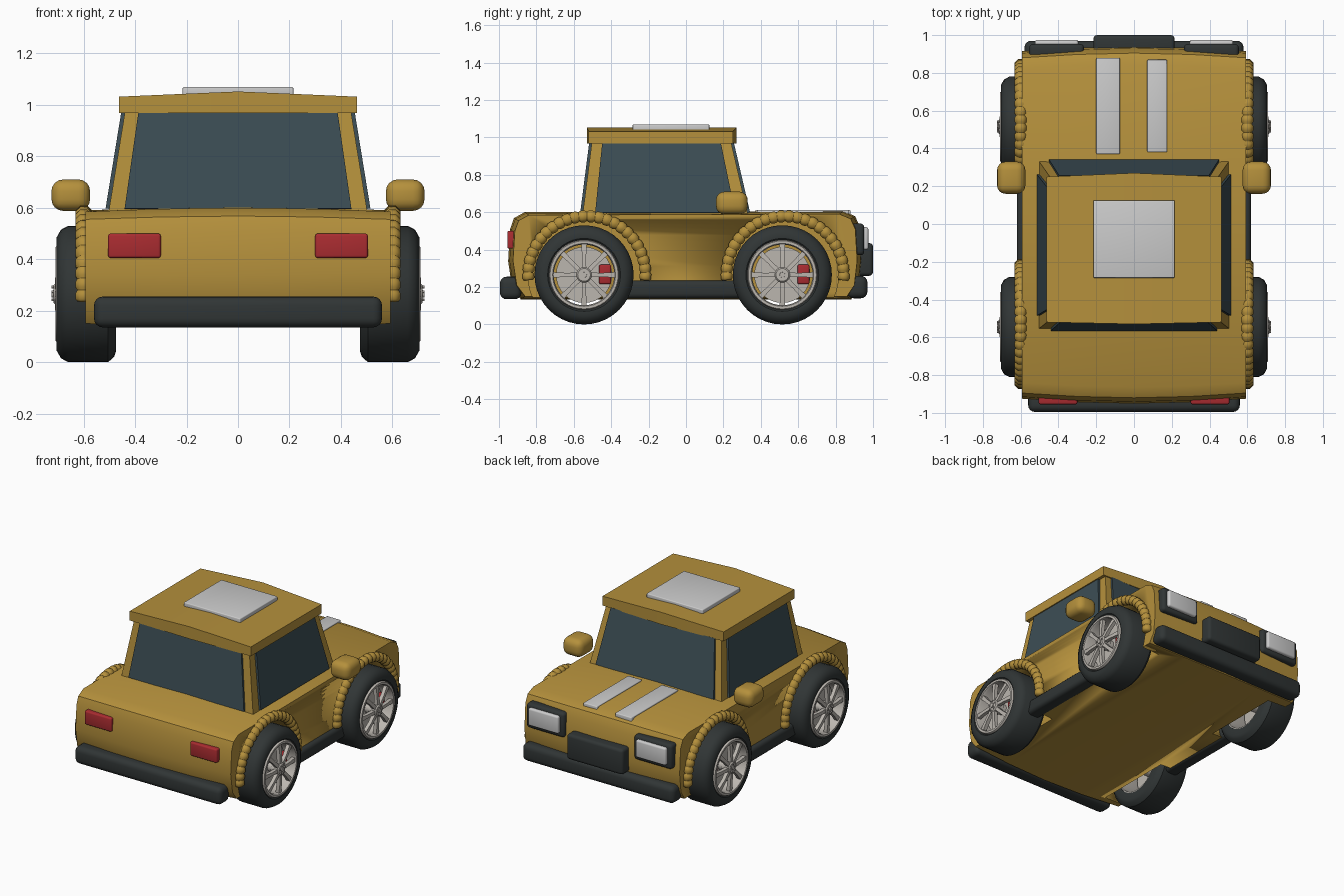
import bpy, bmesh
from math import sin, cos, pi, radians
from mathutils import Vector, Matrix

if "Cube" in bpy.data.objects:
    bpy.data.objects.remove(bpy.data.objects["Cube"])

def mat(name, c):
    m = bpy.data.materials.new(name)
    m.diffuse_color = (*c, 1)
    m.use_nodes = True
    m.node_tree.nodes["Principled BSDF"].inputs["Base Color"].default_value = m.diffuse_color
    return m

PAINT = mat("paint", (0.46, 0.28, 0.045))
BLACK = mat("rubber", (0.03, 0.036, 0.036))
GLASS = mat("glass", (0.045, 0.075, 0.09))
WHITE = mat("white", (0.75, 0.75, 0.75))
RED = mat("red", (0.4, 0.025, 0.03))
METAL = mat("rim_metal", (0.5, 0.47, 0.43))

def finish(name, bm, material, mirror=False, angle=40):
    bmesh.ops.recalc_face_normals(bm, faces=bm.faces)
    me = bpy.data.meshes.new(name)
    bm.to_mesh(me)
    bm.free()
    me.materials.append(material)
    me.shade_smooth()
    me.set_sharp_from_angle(angle=radians(angle))
    ob = bpy.data.objects.new(name, me)
    bpy.context.collection.objects.link(ob)
    if mirror:
        ob.modifiers.new("mirror", 'MIRROR').use_bisect_axis[0] = False
    return ob

def bevel_sharp(bm, width, seg=3, limit=50):
    edges = [e for e in bm.edges if len(e.link_faces) == 2 and e.calc_face_angle() > radians(limit)]
    bmesh.ops.bevel(bm, geom=edges, offset=width, segments=seg, profile=0.5,
                    affect='EDGES', clamp_overlap=True)

def box(name, x, y, z, material, bev=0.02, mirror=False, seg=3):
    bm = bmesh.new()
    size = [b - a for a, b in (x, y, z)]
    mid = [(a + b) / 2 for a, b in (x, y, z)]
    bmesh.ops.create_cube(bm, size=1, matrix=Matrix.Translation(mid) @ Matrix.Diagonal((*size, 1)))
    bevel_sharp(bm, bev, seg)
    return finish(name, bm, material, mirror)

def loft(bm, rings, caps=True, closed=False):
    vs = [[bm.verts.new(p) for p in r] for r in rings]
    n = len(vs[0])
    pairs = list(zip(vs, vs[1:])) + ([(vs[-1], vs[0])] if closed else [])
    for a, b in pairs:
        for i in range(n):
            bm.faces.new((a[i], a[(i + 1) % n], b[(i + 1) % n], b[i]))
    if caps and not closed:
        bm.faces.new(vs[0])
        bm.faces.new(vs[-1])

def lathe(bm, profile, cy, cz, n=40, closed=True):
    # profile of (x, radius) spun about an axle parallel to x
    rings = [[(x, cy + r * cos(2 * pi * i / n), cz + r * sin(2 * pi * i / n)) for i in range(n)]
             for x, r in profile]
    loft(bm, rings, closed=closed)

WHEEL_Y, WHEEL_Z = (-0.545, 0.515), 0.265

# wheel well cutter
bm = bmesh.new()
for wy in WHEEL_Y:
    lathe(bm, [(0.45, 0.3), (0.8, 0.3)], wy, WHEEL_Z, closed=False)
cutter = finish("wheel_well_cutter", bm, PAINT, mirror=True)
cutter.hide_render = True
cutter.display_type = 'WIRE'

# main body: side profile lofted across, crowned at the centre line
side = [(-0.86, 0.15), (-0.905, 0.21), (-0.925, 0.34), (-0.915, 0.5), (-0.895, 0.555), (-0.84, 0.585),
        (0.82, 0.59), (0.88, 0.565), (0.905, 0.51), (0.915, 0.34), (0.9, 0.21), (0.86, 0.15)]
def section(x, grow):
    return [(x, y * (1 + grow * 0.4), 0.37 + (z - 0.37) * (1 + grow)) for y, z in side]
bm = bmesh.new()
loft(bm, [section(-0.592, 0), section(-0.3, 0.05), section(0, 0.07), section(0.3, 0.05), section(0.592, 0)])
bevel_sharp(bm, 0.05, 4)
body = finish("body", bm, PAINT)
cut = body.modifiers.new("wheel_wells", 'BOOLEAN')
cut.object = cutter
cut.operation = 'DIFFERENCE'

# cabin frame
LOW = [(-0.505, -0.555, 0.57), (0.505, -0.555, 0.57), (0.505, 0.335, 0.57), (-0.505, 0.335, 0.57)]
TOP = [(-0.435, -0.5, 1.0), (0.435, -0.5, 1.0), (0.435, 0.235, 1.0), (-0.435, 0.235, 1.0)]
bm = bmesh.new()
loft(bm, [LOW, TOP])
bevel_sharp(bm, 0.02)
finish("cabin_frame", bm, PAINT)

# windows lie slightly proud of each cabin side
def window(name, i, inset, proud=0.014):
    j = (i + 1) % 4
    a, b, c, d = (Vector(p) for p in (LOW[i], LOW[j], TOP[j], TOP[i]))
    n = (b - a).cross(d - a).normalized()
    quad = []
    for u, v in ((inset, 0.06), (1 - inset, 0.06), (1 - inset, 0.93), (inset, 0.93)):
        quad.append(a.lerp(b, u).lerp(d.lerp(c, u), v))
    bm = bmesh.new()
    loft(bm, [[p - n * 0.02 for p in quad], [p + n * proud for p in quad]])
    bevel_sharp(bm, 0.006, 2)
    finish(name, bm, GLASS)

for i, (name, inset) in enumerate((("rear_window", 0.06), ("right_window", 0.075),
                                   ("windscreen", 0.05), ("left_window", 0.075))):
    window(name, i, inset)

# roof slab with gentle crown
def roof_ring(x, hx):
    b = 0.02 * (1 - abs(hx))
    return [(x, -0.52 - b / 2, 0.968), (x, 0.25 + b, 0.968), (x, 0.25 + b, 1.032 + b), (x, -0.52 - b / 2, 1.032 + b)]
bm = bmesh.new()
loft(bm, [roof_ring(0.462 * h, h) for h in (-1, -0.5, 0, 0.5, 1)])
bevel_sharp(bm, 0.025)
finish("roof", bm, PAINT)

# roof panel and bonnet stripes
box("roof_panel", (-0.215, 0.215), (-0.285, 0.125), (1.03, 1.07), WHITE, 0.006)
box("bonnet_stripe_left", (-0.2, -0.075), (0.37, 0.88), (0.575, 0.612), WHITE, 0.006)
box("bonnet_stripe_right", (0.07, 0.175), (0.38, 0.87), (0.575, 0.612), WHITE, 0.006)

# bumpers, sills, grille
box("rear_bumper", (-0.56, 0.56), (-0.995, -0.88), (0.135, 0.255), BLACK, 0.035, seg=4)
box("front_bumper", (-0.58, 0.58), (0.86, 0.97), (0.14, 0.26), BLACK, 0.035, seg=4)
box("sill", (0.52, 0.62), (-0.36, 0.33), (0.14, 0.235), BLACK, 0.025, mirror=True)
box("grille", (-0.215, 0.215), (0.89, 1.0), (0.26, 0.435), BLACK, 0.02)

# lights and mirrors
box("headlight_frame", (0.265, 0.555), (0.88, 0.953), (0.37, 0.54), BLACK, 0.02, mirror=True)
box("headlight", (0.295, 0.525), (0.93, 0.975), (0.4, 0.52), WHITE, 0.012, mirror=True)
box("tail_light", (0.3, 0.505), (-0.955, -0.89), (0.405, 0.5), RED, 0.01, mirror=True)
box("wing_mirror", (0.575, 0.725), (0.16, 0.33), (0.588, 0.71), PAINT, 0.045, mirror=True, seg=4)

# ribbed wheel arches: beads strung along a half circle
def arch(name, cy, beads=24):
    rings = []
    for b in range(beads):
        for t, s in ((0.0, 0.78), (0.25, 1), (0.75, 1), (0.98, 0.78)):
            a = pi * (-0.03 + 1.06 * (b + t) / beads)
            ring = []
            for k in range(8):
                p = 2 * pi * (k + 0.5) / 8
                r = 0.313 + 0.034 * s * cos(p)
                ring.append((0.6 + 0.034 * s * sin(p), cy + r * cos(a), WHEEL_Z + r * sin(a)))
            rings.append(ring)
    bm = bmesh.new()
    loft(bm, rings)
    finish(name, bm, PAINT, mirror=True, angle=60)

arch("rear_wheel_arch", -0.53)
arch("front_wheel_arch", 0.53)

# wheels
def wheel(prefix, cy):
    bm = bmesh.new()
    lathe(bm, [(0.478, 0.18), (0.475, 0.225), (0.482, 0.245), (0.505, 0.265), (0.66, 0.265),
               (0.688, 0.25), (0.705, 0.22), (0.704, 0.195), (0.69, 0.18)], cy, WHEEL_Z)
    finish(prefix + "_tyre", bm, BLACK, True)
    bm = bmesh.new()
    lathe(bm, [(0.48, 0.172), (0.48, 0.184), (0.7, 0.187), (0.71, 0.182), (0.71, 0.168), (0.695, 0.162)],
          cy, WHEEL_Z)
    for k in range(8):                                   # tapered spokes
        rot = Matrix.Translation((0, cy, WHEEL_Z)) @ Matrix.Rotation(2 * pi * k / 8, 4, 'X')
        rings = [[rot @ Vector(p) for p in ((x - 0.025, -w, r), (x - 0.025, w, r), (x, w, r), (x, -w, r))]
                 for r, w, x in ((0.02, 0.012, 0.712), (0.1, 0.011, 0.709), (0.172, 0.015, 0.702))]
        loft(bm, rings)
    lathe(bm, [(0.66, 0.042), (0.71, 0.042), (0.718, 0.034)], cy, WHEEL_Z, 24, False)
    lathe(bm, [(0.7, 0.016), (0.725, 0.014)], cy, WHEEL_Z, 16, False)
    for k in range(5):                                   # wheel nuts
        a = 2 * pi * k / 5 + pi / 2
        lathe(bm, [(0.71, 0.006), (0.724, 0.006)], cy + 0.027 * cos(a), WHEEL_Z + 0.027 * sin(a), 6, False)
    finish(prefix + "_rim", bm, METAL, True)
    bm = bmesh.new()
    lathe(bm, [(0.61, 0.15), (0.63, 0.15)], cy, WHEEL_Z, 32, False)
    lathe(bm, [(0.44, 0.035), (0.67, 0.035)], cy, WHEEL_Z, 16, False)
    finish(prefix + "_brake_disc", bm, METAL, True)
    box(prefix + "_caliper", (0.595, 0.66), (cy + 0.08, cy + 0.145), (0.215, 0.32), RED, 0.01, True)

wheel("rear", WHEEL_Y[0])
wheel("front", WHEEL_Y[1])
